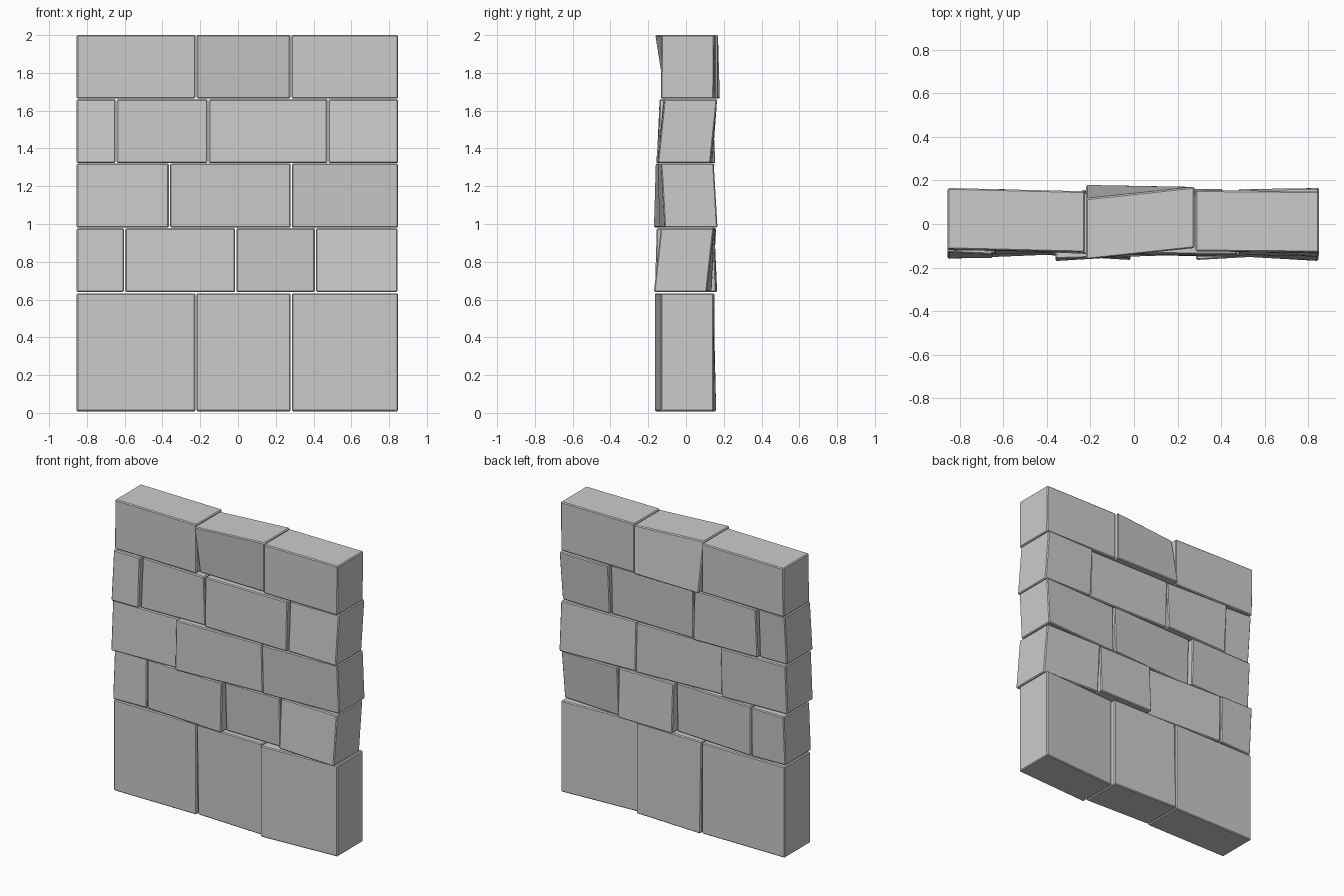
import bpy, bmesh

HALF_DEPTH = 0.14
GAP = 0.003

# Each course: bottom z, top z, joint x positions, and per stone the
# depth shift of its corners (bottom-left, bottom-right, top-left, top-right)
COURSES = [
    (0.005, 0.633, (-0.857, -0.223, 0.282, 0.851), [
        (0.01, 0.01, 0.01, 0.01),
        (0.02, 0.0, 0.005, 0.0),
        (-0.025, 0.007, -0.025, 0.007)]),
    (0.637, 0.978, (-0.857, -0.60, -0.012, 0.41, 0.848), [
        (0.0, 0.01, 0.02, 0.015),
        (0.01, -0.025, 0.01, -0.015),
        (0.025, 0.02, 0.01, 0.01),
        (-0.005, -0.03, 0.015, 0.007)]),
    (0.978, 1.32, (-0.857, -0.363, 0.282, 0.851), [
        (-0.02, 0.0, 0.0, 0.01),
        (-0.03, 0.01, -0.02, 0.0),
        (0.0, 0.027, -0.01, 0.007)]),
    (1.32, 1.661, (-0.857, -0.645, -0.158, 0.476, 0.851), [
        (-0.018, -0.015, 0.01, 0.0),
        (0.0, 0.015, 0.022, 0.0),
        (0.0, -0.01, 0.005, 0.0),
        (0.0, -0.01, 0.02, 0.025)]),
    (1.661, 2.0, (-0.857, -0.222, 0.28, 0.851), [
        (0.02, 0.01, 0.025, 0.01),
        (0.04, 0.03, -0.023, 0.03),
        (0.015, 0.007, 0.015, 0.01)]),
]


def stone(name, x0, x1, z0, z1, shifts):
    """Bevelled stone block with its corners pushed forward or back."""
    bm = bmesh.new()
    bmesh.ops.create_cube(bm, size=2)
    for v in bm.verts:
        s = shifts[(v.co.x > 0) + 2 * (v.co.z > 0)]
        v.co = (x1 - GAP if v.co.x > 0 else x0 + GAP,
                v.co.y * HALF_DEPTH + s,
                z1 if v.co.z > 0 else z0 + GAP)
    bmesh.ops.bevel(bm, geom=bm.edges[:], offset=0.006, segments=1,
                    profile=0.5, affect='EDGES')
    me = bpy.data.meshes.new(name)
    bm.to_mesh(me)
    bm.free()
    bpy.context.collection.objects.link(bpy.data.objects.new(name, me))


# Stack the courses
for r, (z0, z1, xs, stones) in enumerate(COURSES, 1):
    for i, shifts in enumerate(stones):
        stone(f"stone_course{r}_{i + 1}", xs[i], xs[i + 1], z0, z1, shifts)
